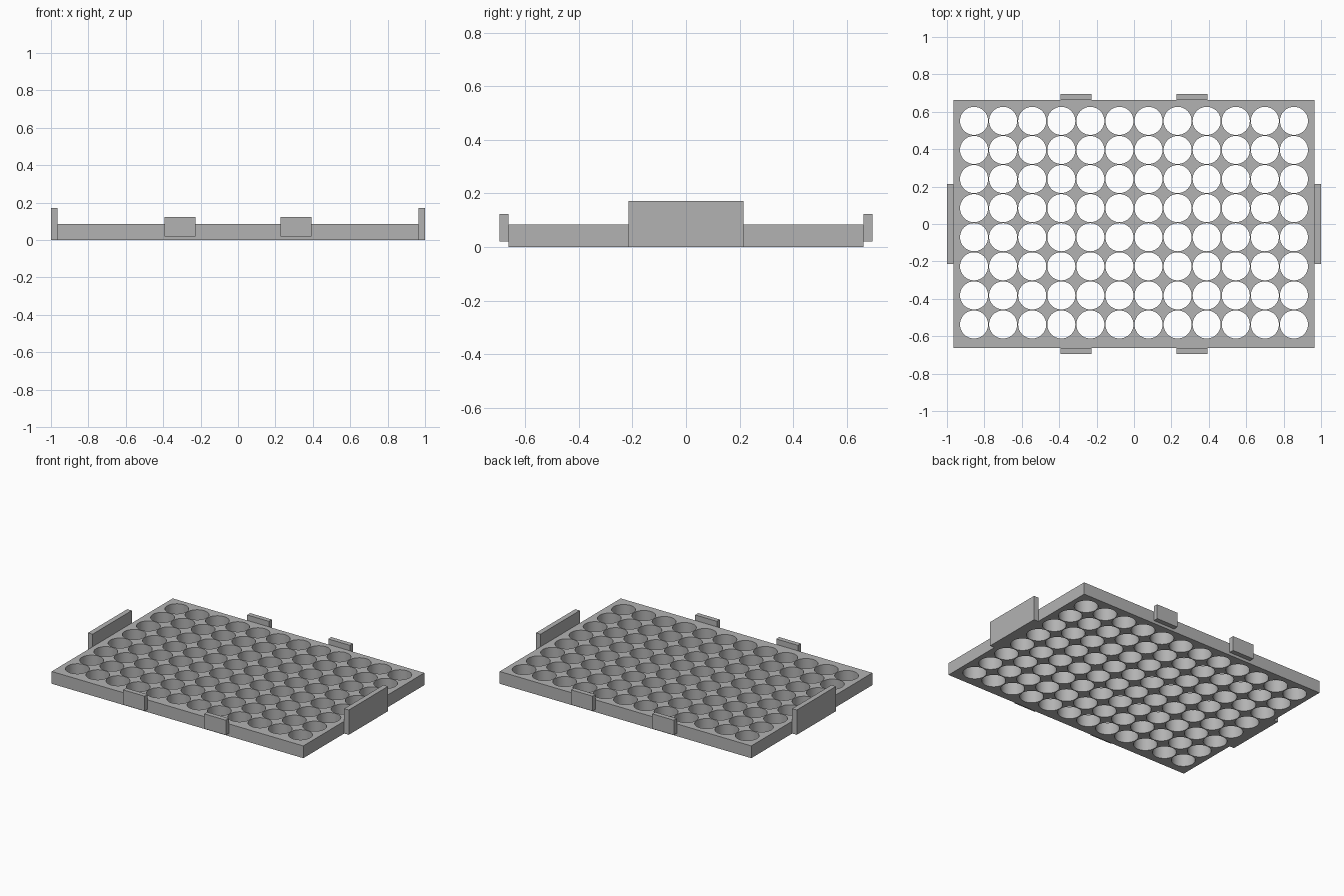
import bpy, bmesh, math

cube = bpy.data.objects.get("Cube")
if cube:
    bpy.data.objects.remove(cube, do_unlink=True)

grey = bpy.data.materials.new("plain grey")
grey.use_nodes = True
colour = (0.45, 0.45, 0.45, 1)
grey.diffuse_color = colour
grey.node_tree.nodes["Principled BSDF"].inputs["Base Color"].default_value = colour

HALF_X, HALF_Y, THICK = 0.965, 0.663, 0.085
COLS, ROWS, PITCH, RADIUS, SHIFT_Y = 12, 8, 0.1555, 0.075, 0.007
SIDES = 48


def box(name, low, high):
    """Box between two opposite corners."""
    bm = bmesh.new()
    bmesh.ops.create_cube(bm, size=1)
    for v in bm.verts:
        v.co = [(a + b) / 2 + c * (b - a) for a, b, c in zip(low, high, v.co)]
    mesh = bpy.data.meshes.new(name)
    bm.to_mesh(mesh)
    bm.free()
    mesh.materials.append(grey)
    obj = bpy.data.objects.new(name, mesh)
    bpy.context.collection.objects.link(obj)
    return obj


def add_loop(curve, points):
    """Closed flat outline."""
    spline = curve.splines.new("POLY")
    spline.points.add(len(points) - 1)
    for p, (x, y) in zip(spline.points, points):
        p.co = (x, y, 0, 1)
    spline.use_cyclic_u = True


# Perforated tray plate: rectangle with a grid of round through holes
curve = bpy.data.curves.new("tray_plate", "CURVE")
curve.dimensions = "2D"
curve.fill_mode = "BOTH"
curve.extrude = THICK / 2
add_loop(curve, [(-HALF_X, -HALF_Y), (HALF_X, -HALF_Y), (HALF_X, HALF_Y), (-HALF_X, HALF_Y)])
for i in range(COLS):
    for j in range(ROWS):
        cx = (i - (COLS - 1) / 2) * PITCH
        cy = (j - (ROWS - 1) / 2) * PITCH + SHIFT_Y
        angles = [2 * math.pi * k / SIDES for k in range(SIDES)]
        add_loop(curve, [(cx + RADIUS * math.cos(a), cy + RADIUS * math.sin(a)) for a in angles])
plate = bpy.data.objects.new("tray_plate", curve)
bpy.context.collection.objects.link(plate)
for o in bpy.context.selected_objects:
    o.select_set(False)
plate.select_set(True)
bpy.context.view_layer.objects.active = plate
bpy.ops.object.convert(target="MESH")
plate = bpy.context.object

# Weld the plate, set it on the ground and smooth the hole walls
bm = bmesh.new()
bm.from_mesh(plate.data)
bmesh.ops.remove_doubles(bm, verts=bm.verts, dist=0.0002)
bmesh.ops.translate(bm, verts=bm.verts, vec=(0, 0, THICK / 2))
bmesh.ops.recalc_face_normals(bm, faces=bm.faces)
bm.to_mesh(plate.data)
bm.free()
plate.data.materials.clear()
plate.data.materials.append(grey)
bpy.ops.object.shade_smooth_by_angle(angle=math.radians(30))

# Tall end panels
for side, sx in (("left", 1), ("right", -1)):
    xs = sorted((sx * HALF_X, sx * 1.0))
    box(side + "_end_panel", (xs[0], -0.215, 0), (xs[1], 0.215, 0.172))

# Small raised tabs along the front and back edges
for edge, sy in (("front", -1), ("back", 1)):
    for side, sx in (("left", 1), ("right", -1)):
        xs = sorted((sx * 0.228, sx * 0.394))
        ys = sorted((sy * HALF_Y, sy * 0.696))
        box(edge + "_" + side + "_tab", (xs[0], ys[0], 0.02), (xs[1], ys[1], 0.123))
